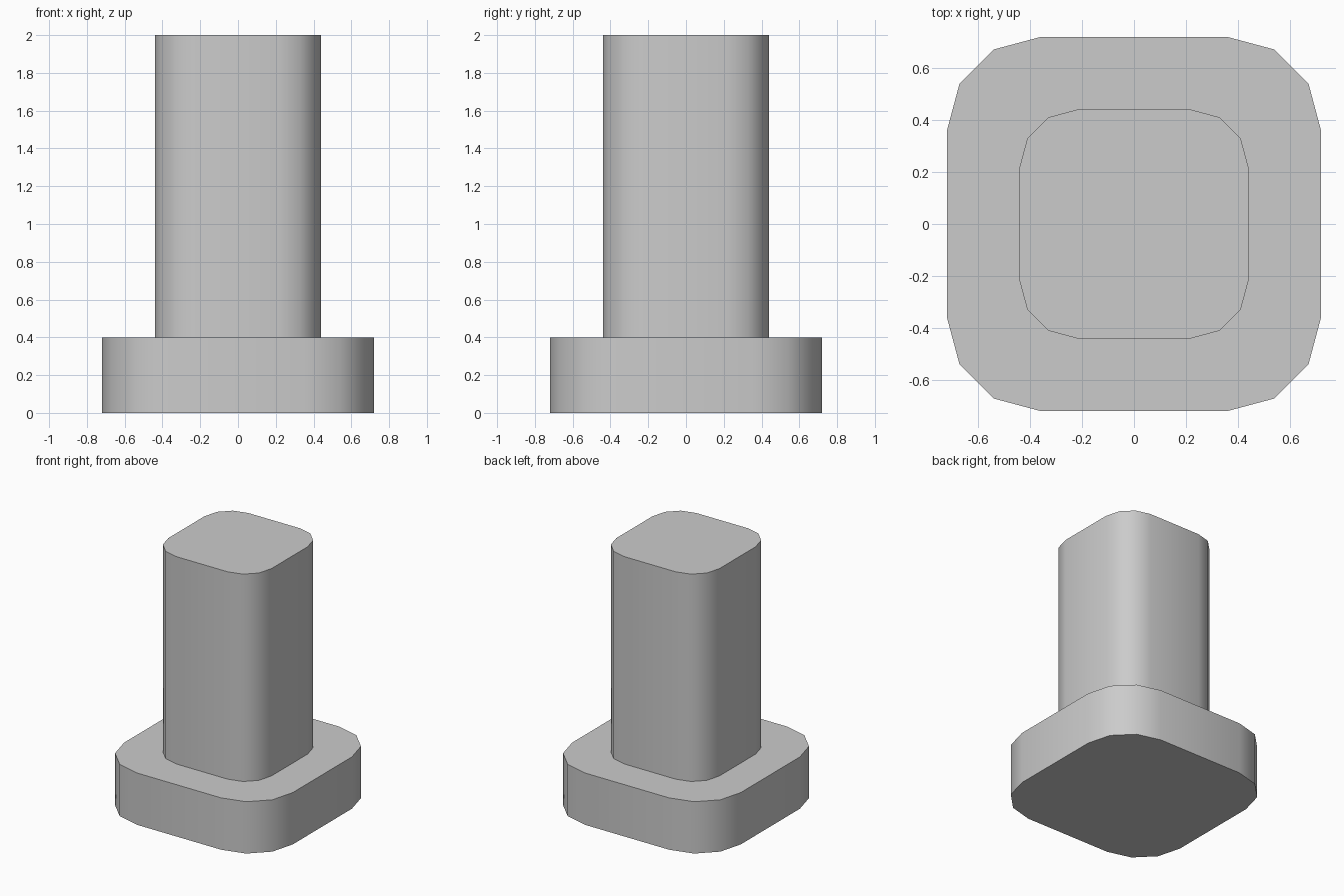
import bpy
import bmesh
from math import cos, sin, pi, radians

cube = bpy.data.objects.get("Cube")
if cube:
    bpy.data.objects.remove(cube, do_unlink=True)

# Plain grey material
GREY = (0.6, 0.6, 0.6, 1.0)
grey = bpy.data.materials.new("light_grey")
grey.use_nodes = True
grey.diffuse_color = GREY
grey.node_tree.nodes["Principled BSDF"].inputs["Base Color"].default_value = GREY


def rounded_prism(name, half, bottom, height, segments=3):
    """Square prism whose corner radius is half of its half-width."""
    radius = half / 2
    inset = half - radius
    bm = bmesh.new()
    outline = []
    for corner in range(4):
        start = corner * pi / 2
        sx = 1 if corner in (0, 3) else -1
        sy = 1 if corner in (0, 1) else -1
        for i in range(segments + 1):
            a = start + i * pi / 2 / segments
            outline.append(bm.verts.new((sx * inset + radius * cos(a),
                                         sy * inset + radius * sin(a), bottom)))
    base = bm.faces.new(outline)
    top = bmesh.ops.extrude_face_region(bm, geom=[base], use_keep_orig=True)
    verts = [v for v in top["geom"] if isinstance(v, bmesh.types.BMVert)]
    bmesh.ops.translate(bm, verts=verts, vec=(0, 0, height))
    bmesh.ops.recalc_face_normals(bm, faces=bm.faces)

    mesh = bpy.data.meshes.new(name)
    bm.to_mesh(mesh)
    bm.free()
    mesh.materials.append(grey)
    obj = bpy.data.objects.new(name, mesh)
    bpy.context.collection.objects.link(obj)

    # Smooth rounded corners, sharp top and bottom rims
    bpy.ops.object.select_all(action="DESELECT")
    obj.select_set(True)
    bpy.context.view_layer.objects.active = obj
    bpy.ops.object.shade_smooth_by_angle(angle=radians(40))
    return obj


# Wide foot and the tall post standing on it
rounded_prism("foot", half=0.72, bottom=0.0, height=0.4)
rounded_prism("post", half=0.44, bottom=0.4, height=1.6)
